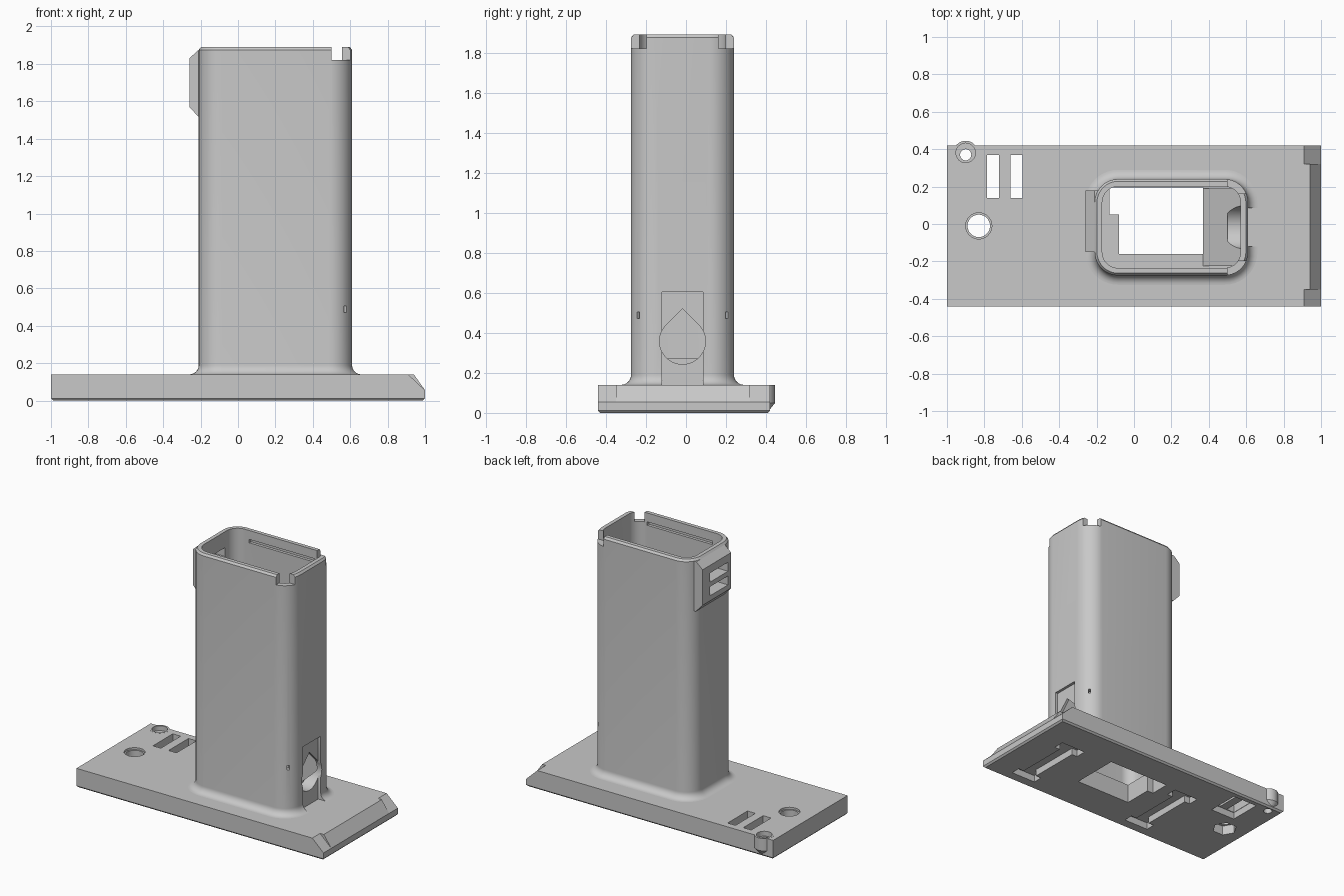
import bpy, bmesh, math

if "Cube" in bpy.data.objects:
    bpy.data.objects.remove(bpy.data.objects["Cube"], do_unlink=True)

grey = bpy.data.materials.new("plain_grey")
grey.use_nodes = True
grey.diffuse_color = (0.58, 0.58, 0.58, 1)
grey.node_tree.nodes["Principled BSDF"].inputs["Base Color"].default_value = (0.58, 0.58, 0.58, 1)

MID = -0.0175  # y of the tower's centre line
cutters = []


def loft(name, sections):
    """Closed solid through a list of equal-length point rings."""
    bm = bmesh.new()
    rings = [[bm.verts.new(p) for p in s] for s in sections]
    n = len(rings[0])
    for lo, hi in zip(rings, rings[1:]):
        for i in range(n):
            j = (i + 1) % n
            bm.faces.new((lo[i], lo[j], hi[j], hi[i]))
    bm.faces.new(rings[0][::-1])
    bm.faces.new(rings[-1])
    bmesh.ops.recalc_face_normals(bm, faces=bm.faces[:])
    mesh = bpy.data.meshes.new(name)
    bm.to_mesh(mesh)
    bm.free()
    ob = bpy.data.objects.new(name, mesh)
    bpy.context.collection.objects.link(ob)
    return ob


def prism(name, pts, axis, a, b):
    place = {"x": lambda p, t: (t, p[0], p[1]),
             "y": lambda p, t: (p[0], t, p[1]),
             "z": lambda p, t: (p[0], p[1], t)}[axis]
    return loft(name, [[place(p, t) for p in pts] for t in (a, b)])


def rect(x0, x1, y0, y1):
    return [(x0, y0), (x1, y0), (x1, y1), (x0, y1)]


def circle(x, y, r, n=32):
    return [(x + r * math.cos(math.tau * i / n), y + r * math.sin(math.tau * i / n))
            for i in range(n)]


def rounded(x0, x1, y0, y1, r, z, grow=0.0, n=10):
    """Ring of a rounded rectangle, grown outwards."""
    ring = []
    corners = [(x1 - r, y1 - r), (x0 + r, y1 - r), (x0 + r, y0 + r), (x1 - r, y0 + r)]
    for k, (cx, cy) in enumerate(corners):
        for i in range(n + 1):
            a = math.pi / 2 * (k + i / n)
            ring.append((cx + (r + grow) * math.cos(a), cy + (r + grow) * math.sin(a), z))
    return ring


def cutter(pts, axis, a, b):
    ob = prism("cutter", pts, axis, a, b)
    ob.hide_render = True
    cutters.append(ob)
    return ob


def cut(ob, *tools):
    for tool in tools:
        mod = ob.modifiers.new("cut", "BOOLEAN")
        mod.operation = "DIFFERENCE"
        mod.solver = "EXACT"
        mod.object = tool
        bpy.context.view_layer.objects.active = ob
        bpy.ops.object.modifier_apply(modifier=mod.name)


# Base plate with a small bevel round the bottom
E = 0.012
base = loft("base_plate", [
    [(x, y, z) for x, y in rect(-1 + e, 1 - e, -0.44 + e, 0.42 - e)]
    for z, e in ((0, E), (E, 0), (0.14, 0))])

# Sloped end of the base, with lower corners
cut(base, cutter([(0.9188, 0.17), (1.03, 0.0125), (1.03, 0.17)], "y", -0.6, 0.6))
corner = [(0.878, 0.17), (1.03, 0.0267), (1.03, 0.17)]
cut(base, cutter(corner, "y", -0.6, -0.35), cutter(corner, "y", 0.32, 0.6))

# Opening below the tower
cut(base, cutter([(-0.08, -0.16), (0.37, -0.16), (0.37, 0.195), (-0.13, 0.195),
                  (-0.13, 0.05), (-0.08, 0.05)], "z", -0.1, 0.3))

# Strap slots with a shared recess underneath
for x in (-0.755, -0.628):
    cut(base, cutter(rect(x - 0.032, x + 0.032, 0.14, 0.37), "z", -0.1, 0.3))
cut(base, cutter(rect(-0.79, -0.59, 0.135, 0.375), "z", -0.1, 0.05))

# Bolt hole with rim and hexagonal nut pocket
cut(base, cutter(circle(-0.83, -0.01, 0.06), "z", -0.1, 0.3),
    cutter(circle(-0.83, -0.01, 0.07), "z", 0.125, 0.3),
    cutter(circle(-0.83, -0.01, 0.085, 6), "z", -0.1, 0.07))

# Underside pockets: a bar with wider ends
for x in (0.7, -0.32):
    w, e = 0.055, 0.1
    cut(base, cutter([(x - e, -0.36), (x + e, -0.36), (x + e, -0.29), (x + w, -0.29),
                      (x + w, 0.1), (x + e, 0.1), (x + e, 0.18), (x - e, 0.18),
                      (x - e, 0.1), (x - w, 0.1), (x - w, -0.29), (x - e, -0.29)],
                     "z", -0.1, 0.05))

# Corner boss, tapered below, with a stepped hole shared with the base
boss = loft("corner_boss", [[(x, y, z) for x, y in circle(-0.9, 0.38, r)]
                            for z, r in ((0.008, 0.032), (0.05, 0.065), (0.1405, 0.065))])
boss_hole = cutter(circle(-0.9, 0.37, 0.03), "z", -0.1, 0.3)
boss_step = cutter(circle(-0.9, 0.38, 0.052), "z", 0.105, 0.3)
for ob in (base, boss):
    cut(ob, boss_hole, boss_step)

# Tower: rounded tube with a fillet at the foot and a bevelled rim
R = 0.05
profile = [(0.1, R)]
for i in range(9):
    a = math.pi / 2 * i / 8
    profile.append((0.14 + R * (1 - math.cos(a)), R * (1 - math.sin(a))))
profile += [(1.875, 0), (1.89, -0.012)]
tower = loft("tower", [rounded(-0.21, 0.61, -0.275, 0.24, 0.125, z, g) for z, g in profile])
cavity = loft("cutter", [rounded(-0.17, 0.57, -0.235, 0.2, 0.085, z) for z in (0.05, 2.0)])
cavity.hide_render = True
cutters.append(cavity)
cut(tower, cavity)

# Notched rim corners, inner grooves and corner pin slots on both sides
for s in (-1, 1):
    def side(p, q):
        return sorted((MID + s * p, MID + s * q))
    cut(tower, cutter(rect(0.5, 0.7, *side(0.18, 0.4)), "z", 1.82, 2.0),
        cutter(rect(-0.05, 0.48, *side(0.2, 0.238)), "z", 1.80, 1.825))
    px, py, d, w = 0.572, MID + s * 0.219, 0.05, 0.006
    cut(tower, cutter([(px - d - w, py - s * (d - w)), (px + d - w, py + s * (d + w)),
                       (px + d + w, py + s * (d - w)), (px - d + w, py - s * (d + w))],
                      "z", 0.472, 0.505))

# Cable channel and teardrop hole in the tower's end wall
cut(tower, cutter(rect(-0.12, 0.085, 0.05, 0.605), "x", 0.59, 0.8))
r, cz = 0.115, 0.358
drop = [(MID + r * math.cos(math.radians(a)), cz + r * math.sin(math.radians(a)))
        for a in range(135, 406, 9)] + [(MID, cz + r * math.sqrt(2))]
drop_cut = cutter(drop, "x", 0.5, 0.8)
cut(tower, drop_cut)

# Cable ramp inside the tower's foot
ramp = prism("cable_ramp", [(0.37, 0.12), (0.58, 0.12), (0.58, 0.35), (0.37, 0.142)],
             "y", -0.225, 0.19)
cut(ramp, drop_cut)

# Belt clip block with two windows through the wall
clip = prism("strap_clip", [(-0.178, 1.875), (-0.21, 1.875), (-0.26, 1.83),
                            (-0.26, 1.57), (-0.205, 1.51), (-0.178, 1.51)],
             "y", -0.15, 0.18)
for z in (1.64, 1.74):
    window = cutter(rect(-0.115, 0.095, z - 0.033, z + 0.033), "x", -0.4, -0.1)
    cut(clip, window)
    cut(tower, window)

# Remove cutters, then colour and shade the parts
for ob in cutters:
    bpy.data.objects.remove(ob, do_unlink=True)
bpy.ops.object.select_all(action="DESELECT")
for ob in (base, boss, tower, ramp, clip):
    ob.data.materials.clear()
    ob.data.materials.append(grey)
    ob.select_set(True)
bpy.context.view_layer.objects.active = tower
bpy.ops.object.shade_smooth_by_angle(angle=math.radians(30))
